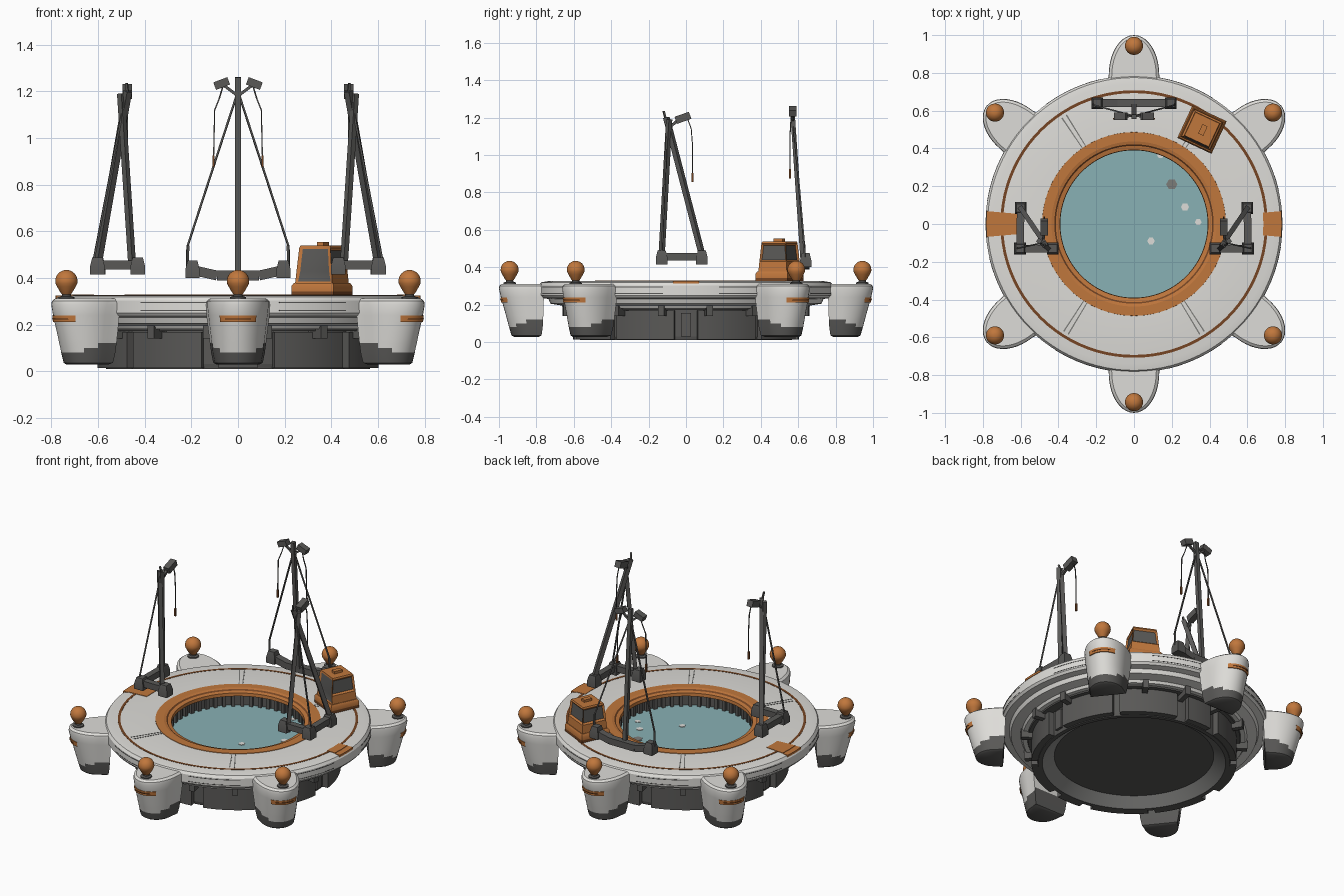
import bpy, bmesh
from math import sin, cos, radians, pi
from mathutils import Vector, Matrix

if "Cube" in bpy.data.objects:
    bpy.data.objects.remove(bpy.data.objects["Cube"])


def material(name, rgb):
    m = bpy.data.materials.new(name)
    m.use_nodes = True
    m.diffuse_color = (*rgb, 1)
    m.node_tree.nodes["Principled BSDF"].inputs["Base Color"].default_value = (*rgb, 1)
    return m


WHITE = material("off_white", (0.73, 0.72, 0.69))
ORANGE = material("orange", (0.53, 0.185, 0.046))
RUST = material("dark_rust", (0.18, 0.06, 0.017))
DARK = material("dark_grey", (0.1, 0.098, 0.094))
SEAM = material("seam_grey", (0.2, 0.2, 0.19))
SKIRT = material("skirt_grey", (0.27, 0.27, 0.26))
WATER = material("pale_teal", (0.25, 0.44, 0.46))


def finish(name, bm, mats, angle=35):
    bmesh.ops.recalc_face_normals(bm, faces=bm.faces)
    me = bpy.data.meshes.new(name)
    bm.to_mesh(me)
    bm.free()
    for m in mats:
        me.materials.append(m)
    me.shade_smooth()
    me.set_sharp_from_angle(angle=radians(angle))
    ob = bpy.data.objects.new(name, me)
    bpy.context.collection.objects.link(ob)
    return ob


def loft(bm, rings, closed=True, caps=False, mat=lambda i: 0):
    """Skin a list of point rings with quads."""
    rows = [[bm.verts.new(p) for p in ring] for ring in rings]
    n = len(rows[0])
    for i in range(len(rows) - 1):
        for j in range(n if closed else n - 1):
            k = (j + 1) % n
            f = bm.faces.new((rows[i][j], rows[i][k], rows[i + 1][k], rows[i + 1][j]))
            f.material_index = mat(i)
    if caps:
        bm.faces.new(rows[0]).material_index = mat(0)
        bm.faces.new(rows[-1]).material_index = mat(len(rows) - 2)


def lathe(name, profile, mats, mat=lambda i: 0, seg=96, at=(0, 0), caps=False, angle=12):
    bm = bmesh.new()
    rings = [[(at[0] + r * cos(2 * pi * j / seg), at[1] + r * sin(2 * pi * j / seg), z)
              for j in range(seg)] for r, z in profile]
    loft(bm, rings, caps=caps, mat=mat)
    return finish(name, bm, mats, angle)


def arc(name, mat, r, z, a0, a1, turn=0):
    """Curved block between two radii, two heights and two angles in degrees."""
    n = max(2, int(abs(a1 - a0) / 4) + 1)
    rings = []
    for j in range(n):
        a = radians(a0 + (a1 - a0) * j / (n - 1))
        rings.append([(q * cos(a), q * sin(a), h)
                      for q, h in ((r[0], z[0]), (r[1], z[0]), (r[1], z[1]), (r[0], z[1]))])
    bm = bmesh.new()
    loft(bm, rings, caps=True)
    ob = finish(name, bm, [mat])
    ob.rotation_euler.z = radians(turn)
    return ob


def bar(name, mat, p, q, w, h=None):
    """Square-section beam from p to q."""
    p, q = Vector(p), Vector(q)
    bm = bmesh.new()
    rot = (q - p).to_track_quat('Z', 'Y').to_matrix().to_4x4()
    size = Matrix.Diagonal((w, h or w, (q - p).length, 1))
    bmesh.ops.create_cube(bm, size=1, matrix=Matrix.Translation((p + q) / 2) @ rot @ size)
    return finish(name, bm, [mat])


def box_ring(w, d, z, x=0, y=0):
    return [(x - w, y - d, z), (x + w, y - d, z), (x + w, y + d, z), (x - w, y + d, z)]


def foot(name, x, y, z0, z1, w):
    """Tapered mounting block."""
    bm = bmesh.new()
    levels = ((w, z0), (w, (z0 + z1) / 2), (w * 0.7, z1))
    loft(bm, [box_ring(k, k, z, x, y) for k, z in levels], caps=True)
    return finish(name, bm, [DARK])


# Deck ring with its rolled outer edge and stepped underside
lathe("deck_ring", [(0.47, 0.325), (0.74, 0.325), (0.775, 0.319), (0.786, 0.303),
                    (0.786, 0.25), (0.775, 0.236), (0.735, 0.23), (0.725, 0.205), (0.665, 0.195),
                    (0.655, 0.18), (0.55, 0.18)], [WHITE])
lathe("inner_rim", [(0.487, 0.32), (0.486, 0.328), (0.437, 0.328), (0.422, 0.324),
                    (0.414, 0.317), (0.392, 0.312), (0.39, 0.292), (0.42, 0.292)],
      [ORANGE, RUST], lambda i: 1 if i == 3 else 0)

# Basin wall, ribs, water and drifting flakes
lathe("basin_wall", [(0.42, 0.31), (0.42, 0.2)], [DARK])
for k in range(48):
    arc("basin_rib", DARK, (0.4, 0.425), (0.21, 0.294), 0, 3, turn=k * 7.5)
lathe("water", [(0.421, 0.215), (0.421, 0.222)], [WATER], caps=True)
for x, y, r, m in ((0.2, 0.21, 0.03, SEAM), (0.27, 0.09, 0.022, WHITE), (0.09, -0.09, 0.02, WHITE),
                   (0.14, 0.365, 0.018, WHITE), (0.34, 0.01, 0.018, WHITE)):
    lathe("water_flake", [(r, 0.22), (r, 0.225)], [m], seg=6, at=(x, y), caps=True)

# Lower hull: sloped skirt around a recessed floor, collar and armour blocks
lathe("hull", [(0.47, 0.06), (0.54, 0.01), (0.565, 0.01), (0.57, 0.03), (0.57, 0.19)],
      [DARK, SKIRT], lambda i: 1 if i == 0 else 0)
lathe("hull_floor", [(0.475, 0.06), (0.475, 0.07)], [DARK], caps=True)
lathe("hull_collar", [(0.56, 0.172), (0.625, 0.172), (0.635, 0.195), (0.56, 0.195)], [DARK])
for side in (0, 180):
    for a0, a1 in ((6, 38), (42, 75), (82, 98), (105, 138), (142, 174)):
        arc("hull_block", DARK, (0.55, 0.605), (0.014, 0.168), a0, a1, turn=side)
    arc("hull_recess_block", DARK, (0.55, 0.585), (0.03, 0.155), -2.5, 2.5, turn=side)
for k in range(16):
    arc("deck_bracket", DARK, (0.56, 0.67), (0.14, 0.2), -1.5, 1.5, turn=k * 22.5 + 11)

# Painted line, deck seams, rim panel lines and side markers
for a in (5, 185):
    arc("deck_line", RUST, (0.693, 0.708), (0.322, 0.3265), a, a + 170)
for a in (57, 123, 238, 302):
    for d in (-1.2, 1.2):
        arc("deck_seam", SEAM, (0.487, 0.68), (0.322, 0.3265), a + d - 0.3, a + d + 0.3)
for a in (10, 55, 100, 145, 190, 235, 280, 325):
    for z in (0.258, 0.292):
        arc("rim_seam", DARK, (0.78, 0.7875), (z, z + 0.004), a + 3, a + 26)
for turn, r_in in ((0, 0.685), (180, 0.62)):
    arc("side_marker", ORANGE, (r_in, 0.744), (0.32, 0.328), -5, 5, turn=turn)
    arc("side_marker_edge", ORANGE, (0.744, 0.783), (0.312, 0.325), -5, 5, turn=turn)


# Float pods: tapered to a rounded tip, straight inside, dark foot rising inward
def tip(z, r_in, r_out, w, span=90, grow=0.0):
    mid = r_in + 0.045
    angles = [radians(span * (j / 10 - 1)) for j in range(21)]
    return [(mid + (r_out - mid + grow) * cos(t), (w + grow) * sin(t), z) for t in angles]


def pod_section(z, r_in, r_out, w):
    return [(r_in, -w * 1.06, z)] + tip(z, r_in, r_out, w) + [(r_in, w * 1.06, z)]


POD = [(0.028, 0.785, 0.92, 0.085), (0.036, 0.772, 0.933, 0.1), (0.08, 0.766, 0.946, 0.109),
       (0.1, 0.765, 0.951, 0.111), (0.12, 0.764, 0.957, 0.114), (0.14, 0.763, 0.962, 0.116),
       (0.24, 0.76, 0.99, 0.128), (0.285, 0.75, 1, 0.133),
       (0.3, 0.74, 0.998, 0.132), (0.311, 0.735, 0.985, 0.118)]
for a in (90, 270, 38.7, 141.3, 218.7, 321.3):
    bm = bmesh.new()
    loft(bm, [pod_section(*s) for s in POD], caps=True)
    for f in bm.faces:
        c = f.calc_center_median()
        f.material_index = int(c.z < 0.08 + 0.3 * max(0, 0.945 - c.x))
    parts = [finish("float_pod", bm, [WHITE, DARK])]
    for name, mat, z0, z1, span, grow in (("pod_vent", ORANGE, 0.21, 0.238, 36, 0.006),
                                          ("pod_vent_slot", RUST, 0.222, 0.226, 24, 0.009)):
        bm = bmesh.new()
        loft(bm, [tip(z, 0.761, 0.983, 0.125, span, g)
                  for z, g in ((z0, 0), (z0, grow), (z1, grow + 0.003), (z1, 0))], closed=False)
        parts.append(finish(name, bm, [mat]))
    c = (0.943, 0)
    parts.append(lathe("lamp_base", [(0.034, 0.305), (0.034, 0.318), (0.02, 0.322), (0.018, 0.335)],
                       [DARK], seg=20, at=c, caps=True, angle=35))
    bulb = [(0.016, 0.325), (0.026, 0.338), (0.04, 0.362)]
    bulb += [(0.048 * cos(t * pi / 16), 0.386 + 0.048 * sin(t * pi / 16)) for t in range(-1, 8)]
    parts.append(lathe("lamp_bulb", bulb, [ORANGE], seg=24, at=c, caps=True, angle=35))
    for ob in parts:
        ob.rotation_euler.z = radians(a)


def hook_line(points):
    for p, q in zip(points, points[1:]):
        bar("hook_line", DARK, p, q, 0.005)
    end = Vector(points[-1])
    bar("hook", RUST, end + Vector((0, 0, 0.025)), end - Vector((0, 0, 0.025)), 0.01)


# Two side cranes, mirrored
for s in (1, -1):
    a, b, c = (s * 0.43, -0.13), (s * 0.603, -0.13), (s * 0.6, 0.085)
    for x, y in (a, b, c):
        foot("crane_foot", x, y, 0.415, 0.488, 0.031)
    for p, q in ((a, b), (b, c)):
        bar("crane_base_bar", DARK, (*p, 0.455), (*q, 0.455), 0.04)
    bar("crane_leg", DARK, (s * 0.455, -0.13, 0.47), (s * 0.502, -0.09, 1.19), 0.024)
    bar("crane_leg", DARK, (*c, 0.47), (s * 0.472, -0.105, 1.2), 0.026)
    bar("crane_leg_tip", DARK, (s * 0.472, -0.105, 1.18), (s * 0.478, -0.12, 1.235), 0.01)
    bar("crane_stay", DARK, (s * 0.62, -0.13, 0.47), (s * 0.485, -0.1, 1.17), 0.008)
    bar("crane_neck", DARK, (s * 0.482, -0.095, 1.14), (s * 0.475, -0.04, 1.19), 0.014)
    bar("crane_head", DARK, (s * 0.475, -0.055, 1.185), (s * 0.475, 0.022, 1.212), 0.04)
    hook_line([(s * 0.475, 0.01, 1.19), (s * 0.475, 0.028, 1.14), (s * 0.475, 0.035, 1.05),
               (s * 0.475, 0.035, 0.88)])

# Rear crane: bowed base, single mast, twin heads
bow = [(-0.2, 0.64, 0.435), (-0.09, 0.64, 0.41), (0.09, 0.64, 0.41), (0.2, 0.64, 0.435)]
for p, q in zip(bow, bow[1:]):
    bar("rear_base_bar", DARK, p, q, 0.042)
bar("rear_mast", DARK, (0, 0.625, 0.42), (0, 0.567, 1.26), 0.024)
for s in (1, -1):
    foot("rear_foot", s * 0.195, 0.64, 0.4, 0.475, 0.03)
    bar("rear_stay", DARK, (s * 0.217, 0.635, 0.45), (s * 0.215, 0.63, 0.54), 0.01)
    bar("rear_stay", DARK, (s * 0.215, 0.63, 0.54), (0, 0.572, 1.2), 0.008)
    bar("rear_neck", DARK, (0, 0.572, 1.18), (s * 0.06, 0.57, 1.225), 0.012)
    bar("rear_head", DARK, (s * 0.04, 0.57, 1.245), (s * 0.1, 0.57, 1.222), 0.04, 0.034)
    hook_line([(s * 0.065, 0.565, 1.22), (s * 0.08, 0.56, 1.17), (s * 0.1, 0.557, 1.12),
               (s * 0.105, 0.557, 0.9)])

# Control cabin on a wide plinth: full-height front window, upper windows elsewhere
cabin = []
bm = bmesh.new()
loft(bm, [box_ring(0.1, 0.095, 0.32), box_ring(0.1, 0.095, 0.342), box_ring(0.1, 0.095, 0.365),
          box_ring(0.092, 0.088, 0.378)], caps=True, mat=lambda i: min(i, 1))
cabin.append(finish("cabin_plinth", bm, [RUST, ORANGE]))
bm = bmesh.new()
loft(bm, [box_ring(0.088, 0.084, 0.375), box_ring(0.083, 0.08, 0.43), box_ring(0.074, 0.072, 0.528),
          box_ring(0.07, 0.068, 0.538)], caps=True)
bmesh.ops.recalc_face_normals(bm, faces=bm.faces)
front = [f for f in bm.faces if f.normal.y < -0.9]
upper = [f for f in bm.faces if f not in front and 0.44 < f.calc_center_median().z < 0.5]
bmesh.ops.inset_region(bm, faces=front, thickness=0.015, depth=-0.006)
bmesh.ops.inset_individual(bm, faces=upper, thickness=0.014, depth=-0.01)
for f in front + upper:
    f.material_index = 1
cabin.append(finish("cabin_body", bm, [ORANGE, DARK]))
cabin.append(bar("cabin_roof_hatch", ORANGE, (0.005, 0, 0.53), (0.005, 0, 0.553), 0.03, 0.055))
for ob in cabin:
    ob.location = (0.36, 0.5, 0)
    ob.rotation_euler.z = radians(-25)
